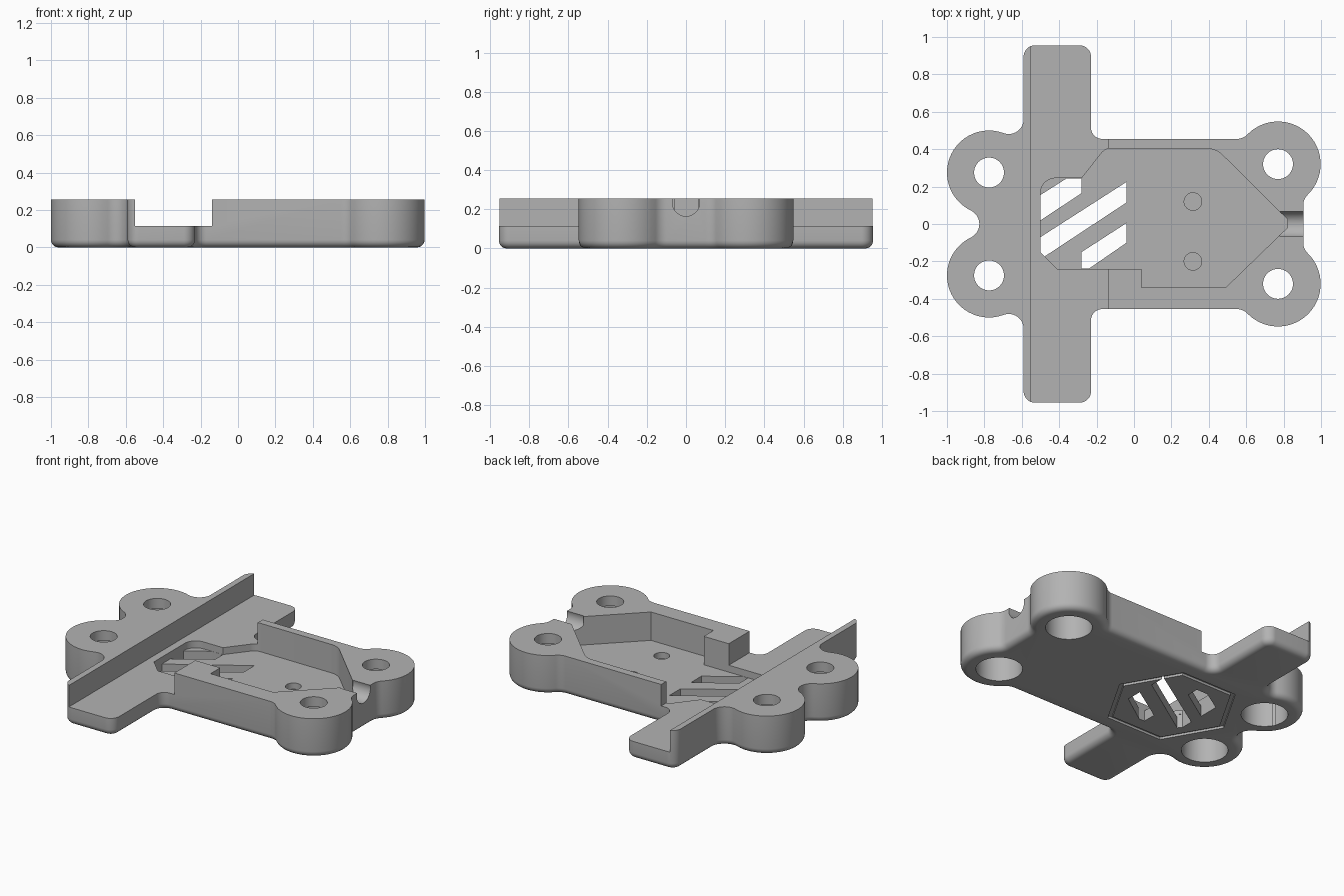
import bpy, bmesh
from math import sin, cos, radians, pi

cube = bpy.data.objects.get("Cube")
if cube:
    bpy.data.objects.remove(cube)

grey = bpy.data.materials.new("plain grey")
grey.use_nodes = True
grey.diffuse_color = (0.45, 0.45, 0.45, 1)
grey.node_tree.nodes["Principled BSDF"].inputs["Base Color"].default_value = (0.45, 0.45, 0.45, 1)

HEIGHT, FLOOR, CHANNEL = 0.255, 0.07, 0.115


def arc(cx, cy, r, a0, a1):
    n = max(4, round(abs(a1 - a0) / 7))
    angles = [radians(a0 + (a1 - a0) * i / n) for i in range(n + 1)]
    return [(cx + r * cos(a), cy + r * sin(a)) for a in angles]


def circle(cx, cy, r, n=48):
    return [(cx + r * cos(2 * pi * i / n), cy + r * sin(2 * pi * i / n)) for i in range(n)]


def prism(name, outline, z0, z1, round_bottom=0):
    """Extrude an outline upward, optionally rounding its lower rim."""
    bm = bmesh.new()
    base = bm.faces.new([bm.verts.new((x, y, z0)) for x, y in outline])
    top = bmesh.ops.extrude_face_region(bm, geom=[base], use_keep_orig=True)
    moved = [v for v in top["geom"] if isinstance(v, bmesh.types.BMVert)]
    bmesh.ops.translate(bm, verts=moved, vec=(0, 0, z1 - z0))
    bmesh.ops.recalc_face_normals(bm, faces=bm.faces)
    if round_bottom:
        rim = [e for e in bm.edges if all(v.co.z < z0 + 1e-5 for v in e.verts)]
        bmesh.ops.bevel(bm, geom=rim, offset=round_bottom, segments=5,
                        profile=0.5, affect='EDGES', clamp_overlap=False)
    mesh = bpy.data.meshes.new(name)
    bm.to_mesh(mesh)
    bm.free()
    obj = bpy.data.objects.new(name, mesh)
    bpy.context.collection.objects.link(obj)
    mesh.materials.append(grey)
    return obj


def cut(target, cutter):
    cutter.hide_render = True
    mod = target.modifiers.new("cut", 'BOOLEAN')
    mod.operation, mod.solver, mod.object = 'DIFFERENCE', 'EXACT', cutter
    bpy.context.view_layer.objects.active = target
    bpy.ops.object.modifier_apply(modifier=mod.name)
    bpy.data.objects.remove(cutter)


# Plate outline: lobed corners, cross arm, filleted joins, mirrored in y
half = (arc(0.985, 0.0995, 0.08, 180, 134.3)
        + arc(0.77, 0.32, 0.228, -45.7, 135.7)[1:]
        + arc(0.55, 0.535, 0.08, -44.3, -90)[1:]
        + arc(-0.17, 0.515, 0.06, -90, -180)
        + arc(-0.29, 0.895, 0.06, 0, 90)
        + arc(-0.53, 0.895, 0.06, 90, 180)
        + arc(-0.67, 0.561, 0.08, 0, -110.1)
        + arc(-0.775, 0.275, 0.225, 69.9, 244.4)[1:]
        + arc(-0.907, 0, 0.08, 64.4, 0)[1:])
outline = half + [(x, -y) for x, y in reversed(half[:-1])]
plate = prism("mounting_plate", outline, 0, HEIGHT, 0.04)

# Channel across the arms
cut(plate, prism("channel_cutter", [(-0.55, -1.2), (-0.14, -1.2), (-0.14, 1.2), (-0.55, 1.2)],
                 CHANNEL, 0.5))

# Central pocket
pocket = ([(-0.5, -0.15), (-0.41, -0.24), (0.04, -0.24), (0.04, -0.34), (0.49, -0.34),
           (0.82, -0.02), (0.82, 0.025)]
          + arc(0.39, 0.285, 0.118, 45, 90)
          + arc(-0.12, 0.335, 0.07, 90, 148)
          + [(-0.28, 0.245)]
          + arc(-0.42, 0.165, 0.08, 90, 180))
cut(plate, prism("pocket_cutter", pocket, FLOOR, 0.5))

# Slanted vents through the pocket floor
vents = [
    [(-0.5, 0.155), (-0.5, 0.02), (-0.28, 0.165), (-0.28, 0.244), (-0.36, 0.244)],
    [(-0.5, -0.07), (-0.5, -0.15), (-0.48, -0.175), (-0.04, 0.115), (-0.04, 0.225)],
    [(-0.28, -0.15), (-0.28, -0.238), (-0.24, -0.238), (-0.04, -0.1), (-0.04, 0.005)],
]
for vent in vents:
    cut(plate, prism("vent_cutter", vent, -0.1, FLOOR + 0.02))

# Corner bolt holes with wide bores from below
for x, y in ((0.77, 0.32), (-0.775, 0.275)):
    for side in (-1, 1):
        cut(plate, prism("bolt_cutter", circle(x, side * y, 0.08), -0.1, 0.5))
        cut(plate, prism("bore_cutter", circle(x, side * y, 0.138), -0.1, 0.19))

# Blind holes in the pocket floor
for y in (0.12, -0.2):
    cut(plate, prism("blind_hole_cutter", circle(0.315, y, 0.047, 32), 0.03, FLOOR + 0.05))

# Round cable notch in the end wall
notch = prism("notch_cutter", circle(0, 0, 0.07), 0.78, 1.2)
notch.rotation_euler = (0, pi / 2, 0)
notch.location.z = 0.235
bpy.context.view_layer.update()
cut(plate, notch)

# Hexagonal groove on the underside
groove = prism("groove_cutter", circle(-0.29, 0, 0.4, 6), -0.1, 0.015)
cut(groove, prism("groove_core", circle(-0.29, 0, 0.37, 6), -0.2, 0.1))
cut(plate, groove)

# Smooth curved walls, keep hard edges
bpy.ops.object.select_all(action='DESELECT')
plate.select_set(True)
bpy.context.view_layer.objects.active = plate
bpy.ops.object.shade_smooth_by_angle(angle=radians(30))
